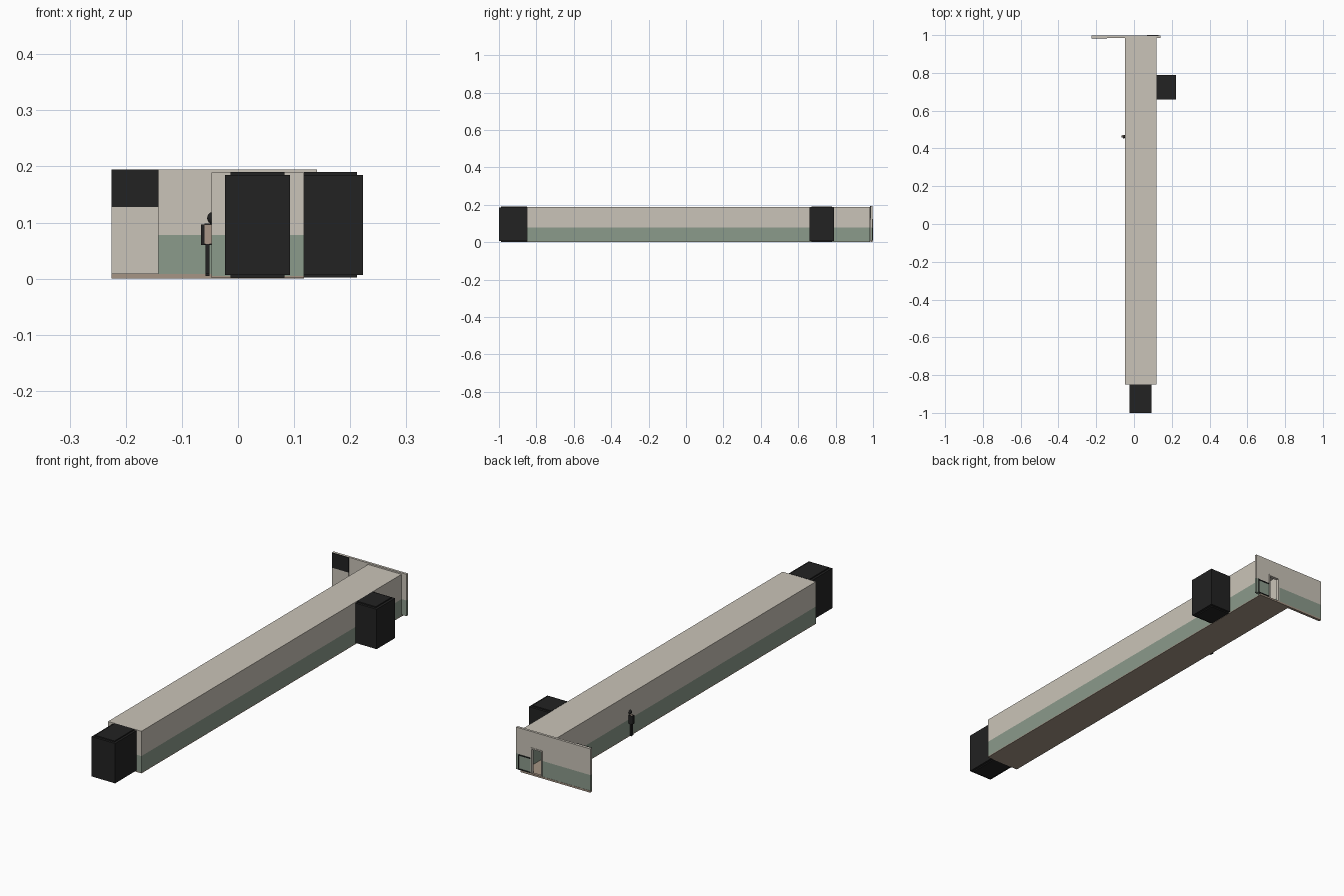
import bpy, bmesh
from mathutils import Vector

old = bpy.data.objects.get("Cube")
if old:
    bpy.data.objects.remove(old)


def make_material(name, r, g, b):
    m = bpy.data.materials.new(name)
    m.use_nodes = True
    m.diffuse_color = (r, g, b, 1)
    m.node_tree.nodes["Principled BSDF"].inputs["Base Color"].default_value = (r, g, b, 1)
    return m


cream = make_material("cream wall", 0.59, 0.55, 0.48)
green = make_material("sage green wall", 0.26, 0.325, 0.26)
black = make_material("black", 0.016, 0.016, 0.016)
floor = make_material("brown floor", 0.38, 0.30, 0.235)
skin = make_material("tan shirt", 0.40, 0.31, 0.25)

DADO = 0.078            # height of the painted lower band
X0, X1 = -0.047, 0.118  # corridor sides
Y0, Y1 = -0.85, 0.985   # corridor ends
T = 0.006               # wall thickness


def box(name, x, y, z, *mats, split=None):
    """Box from ranges; with split, the second material lies below that height."""
    bm = bmesh.new()
    bmesh.ops.create_cube(bm, size=1)
    lo, hi = Vector((x[0], y[0], z[0])), Vector((x[1], y[1], z[1]))
    for v in bm.verts:
        v.co = Vector([lo[i] + (v.co[i] + 0.5) * (hi[i] - lo[i]) for i in range(3)])
    if split is not None:
        bmesh.ops.bisect_plane(bm, geom=bm.verts[:] + bm.edges[:] + bm.faces[:],
                               plane_co=(0, 0, split), plane_no=(0, 0, 1))
        for f in bm.faces:
            f.material_index = int(f.calc_center_median().z < split)
    me = bpy.data.meshes.new(name)
    bm.to_mesh(me)
    bm.free()
    for m in mats:
        me.materials.append(m)
    ob = bpy.data.objects.new(name, me)
    bpy.context.collection.objects.link(ob)
    return ob


def wall(name, x, y, z):
    return box(name, x, y, z, cream, green, split=DADO)


# Corridor shell
box("corridor_floor", (X0, X1), (Y0, Y1), (0.001, 0.005), floor)
box("corridor_ceiling", (X0, X1), (Y0, Y1), (0.184, 0.189), cream)
wall("corridor_right_wall", (X0, X0 + T), (Y0, Y1), (0.005, 0.184))
wall("corridor_left_wall", (X1 - T, X1), (Y0, Y1), (0.005, 0.184))
wall("corridor_front_wall", (X0 + T, X1 - T), (Y0, Y0 + T), (0.005, 0.184))

# End wall around the doorway
D0, D1, DOOR = 0.014, 0.066, 0.12
END = (0.986, 0.997)
wall("end_wall_right", (-0.225, D0), END, (0.008, 0.195))
wall("end_wall_left", (D1, 0.141), END, (0.008, 0.195))
box("end_wall_lintel", (D0, D1), END, (DOOR, 0.195), cream)
box("end_wall_sill", (-0.225, 0.118), (0.986, 0.998), (0, 0.008), floor)

# Door frame
for label, x in (("right", D0), ("left", D1)):
    box("door_frame_" + label, (x - 0.003, x + 0.003), (0.985, 0.999), (0.008, DOOR), cream)
box("door_frame_top", (D0 - 0.003, D1 + 0.003), (0.985, 0.999), (DOOR - 0.003, DOOR + 0.003), cream)

# Dark rail beside the doorway
for label, z in (("top", 0.072), ("bottom", 0.009)):
    box("rail_" + label, (D1 + 0.003, 0.13), (0.996, 1.0), (z, z + 0.004), black)
box("rail_post", (0.127, 0.13), (0.996, 1.0), (0.009, 0.076), black)

# Panel on the front of the end wall
box("wall_panel_lower", (-0.225, -0.142), (0.983, 0.987), (0.008, 0.128), cream)
box("wall_panel_upper", (-0.225, -0.142), (0.983, 0.987), (0.128, 0.195), black)

# Dark rooms, each with a floor and ceiling slab
box("front_room", (-0.023, 0.093), (-1.0, Y0), (0.007, 0.185), black)
box("side_room", (X1, 0.223), (0.66, 0.79), (0.007, 0.185), black)
for label, z in (("floor", (0.002, 0.007)), ("ceiling", (0.185, 0.19))):
    box("front_room_" + label, (-0.013, 0.083), (-0.99, Y0), z, black)
    box("side_room_" + label, (X1, 0.212), (0.67, 0.78), z, black)

# Standing figure, half set into the right wall
CX, CY = -0.046, 0.463
box("figure_torso", (CX - 0.014, CX + 0.014), (CY - 0.006, CY + 0.006), (0.062, 0.097), skin)
box("figure_back", (CX - 0.014, CX + 0.014), (CY + 0.006, CY + 0.009), (0.060, 0.098), black)
for label, s in (("right", -1), ("left", 1)):
    leg = sorted((CX + s * 0.005, CX + s * 0.012))
    arm = sorted((CX + s * 0.014, CX + s * 0.020))
    box("figure_leg_" + label, leg, (CY - 0.005, CY + 0.006), (0.006, 0.062), black)
    box("figure_foot_" + label, leg, (CY - 0.011, CY + 0.006), (0.005, 0.010), black)
    box("figure_arm_" + label, arm, (CY - 0.005, CY + 0.006), (0.060, 0.097), black)
bpy.ops.mesh.primitive_uv_sphere_add(segments=12, ring_count=8, radius=0.009,
                                     location=(CX, CY, 0.108))
head = bpy.context.object
head.name = "figure_head"
head.scale.z = 1.15
head.data.materials.append(black)
bpy.ops.object.shade_smooth_by_angle()
